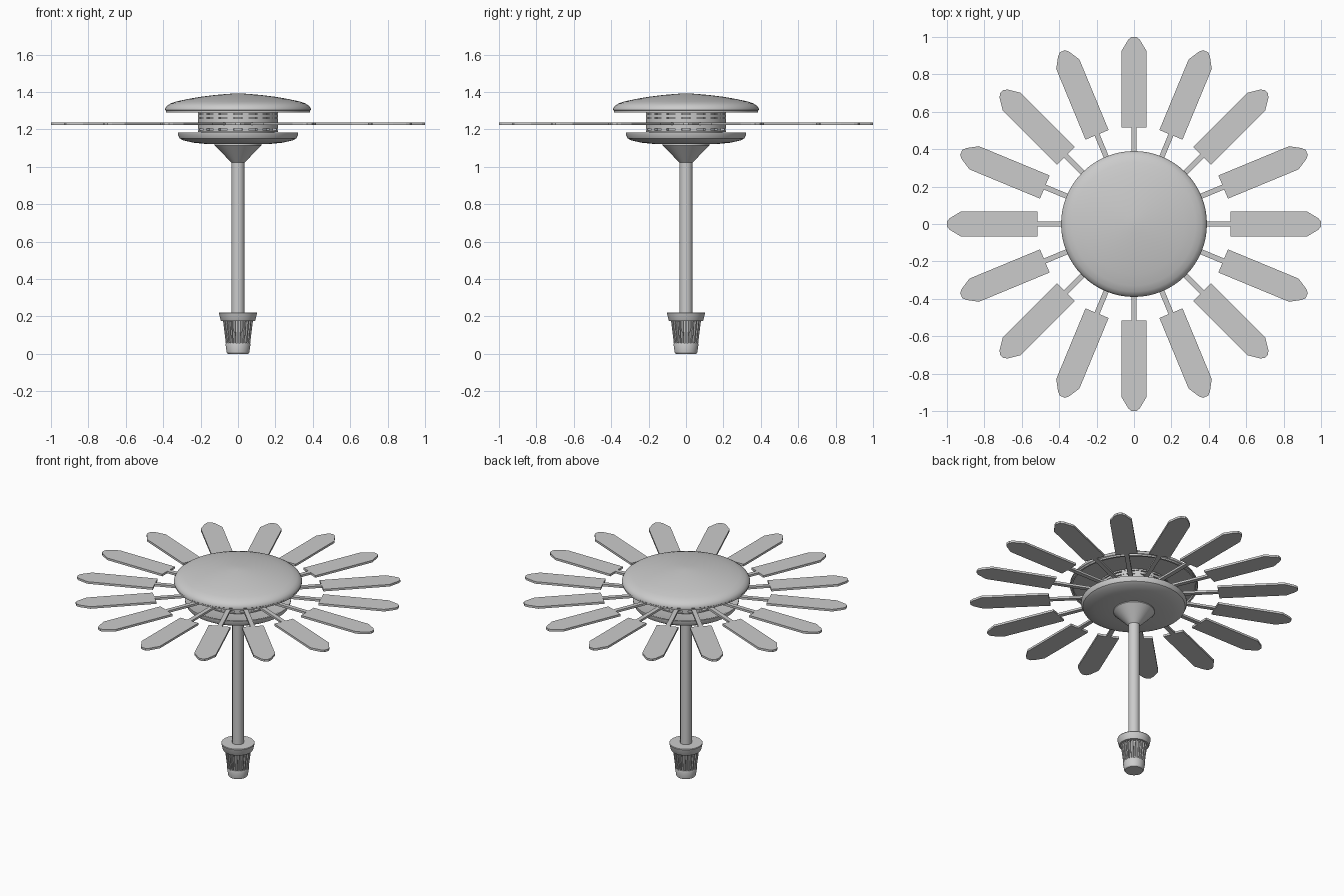
import bpy, bmesh
from math import sin, cos, pi, radians

if "Cube" in bpy.data.objects:
    bpy.data.objects.remove(bpy.data.objects["Cube"])


def finish(name, bm, smooth=True):
    bmesh.ops.recalc_face_normals(bm, faces=bm.faces)
    me = bpy.data.meshes.new(name)
    bm.to_mesh(me)
    bm.free()
    ob = bpy.data.objects.new(name, me)
    bpy.context.collection.objects.link(ob)
    bpy.ops.object.select_all(action='DESELECT')
    bpy.context.view_layer.objects.active = ob
    ob.select_set(True)
    if smooth:
        bpy.ops.object.shade_smooth_by_angle(angle=radians(30))
    return ob


def lathe(name, profile, n=64):
    """Revolve (radius, z) points about z; both ends are capped."""
    bm = bmesh.new()
    rings = [[bm.verts.new((r * cos(2 * pi * i / n), r * sin(2 * pi * i / n), z))
              for i in range(n)] for r, z in profile]
    for a, b in zip(rings, rings[1:]):
        for i in range(n):
            j = (i + 1) % n
            bm.faces.new((a[i], a[j], b[j], b[i]))
    bm.faces.new(rings[0])
    bm.faces.new(rings[-1])
    return finish(name, bm)


def radial_prisms(name, count, outline, z0, z1, offset=0.0, taper=0.0):
    """Extruded (radius, side) outlines repeated around z; taper moves the top outward."""
    bm = bmesh.new()
    for k in range(count):
        a = 2 * pi * k / count + offset
        lo, hi = [], []
        for r, s in outline:
            for lst, z, d in ((lo, z0, 0), (hi, z1, taper)):
                q = r + d
                lst.append(bm.verts.new((q * cos(a) - s * sin(a), q * sin(a) + s * cos(a), z)))
        bm.faces.new(lo)
        bm.faces.new(hi)
        m = len(lo)
        for i in range(m):
            j = (i + 1) % m
            bm.faces.new((lo[i], lo[j], hi[j], hi[i]))
    return finish(name, bm, smooth=False)


def mirror(half):
    return half + [(r, -s) for r, s in reversed(half)]


# ribbed foot
lathe("foot_cap", [(0.055, 0), (0.06, 0.006), (0.067, 0.05), (0.064, 0.058)], 32)
lathe("foot_core", [(0.055, 0.055), (0.068, 0.178)], 32)
radial_prisms("foot_ribs", 24, mirror([(0.05, 0.004), (0.065, 0.004)]), 0.055, 0.178, taper=0.015)
lathe("foot_collar", [(0.09, 0.175), (0.093, 0.18), (0.102, 0.218), (0.1, 0.222)], 48)

# stem and flare
lathe("stem", [(0.035, 0.21), (0.035, 1.03)], 32)
lathe("flare", [(0.035, 1.022), (0.125, 1.115), (0.125, 1.13)], 48)

# lower dish
lathe("lower_dish", [(0.11, 1.12), (0.17, 1.122), (0.24, 1.129), (0.295, 1.142), (0.312, 1.152),
                     (0.322, 1.174), (0.322, 1.184), (0.31, 1.184), (0.29, 1.175), (0.1, 1.175)])

# hub drum: core, stacked bands and blocks in the slots
lathe("drum_core", [(0.195, 1.17), (0.195, 1.30)])
for i, (z0, z1) in enumerate([(1.185, 1.194), (1.204, 1.225), (1.236, 1.257), (1.263, 1.279), (1.286, 1.296)]):
    lathe(f"drum_band_{i}", [(0.19, z0), (0.215, z0), (0.215, z1), (0.19, z1)])
for i, (z0, z1) in enumerate([(1.192, 1.206), (1.255, 1.288)]):
    radial_prisms(f"drum_blocks_{i}", 16, mirror([(0.19, 0.018), (0.213, 0.018)]), z0, z1,
                  offset=pi / 16)

# petals with arms
petal = mirror([(0.19, 0.014), (0.516, 0.014), (0.516, 0.067), (0.925, 0.067),
                (0.985, 0.031), (1.0, 0.014)])
radial_prisms("petals", 16, petal, 1.224, 1.238)

# upper dome with an inset lip
lathe("upper_dome", [(0.19, 1.302), (0.372, 1.302), (0.374, 1.29), (0.386, 1.29), (0.386, 1.3),
                     (0.39, 1.303), (0.389, 1.311), (0.381, 1.325), (0.362, 1.338), (0.33, 1.349),
                     (0.27, 1.362), (0.2, 1.374), (0.12, 1.384), (0.05, 1.39), (0.01, 1.392)])
